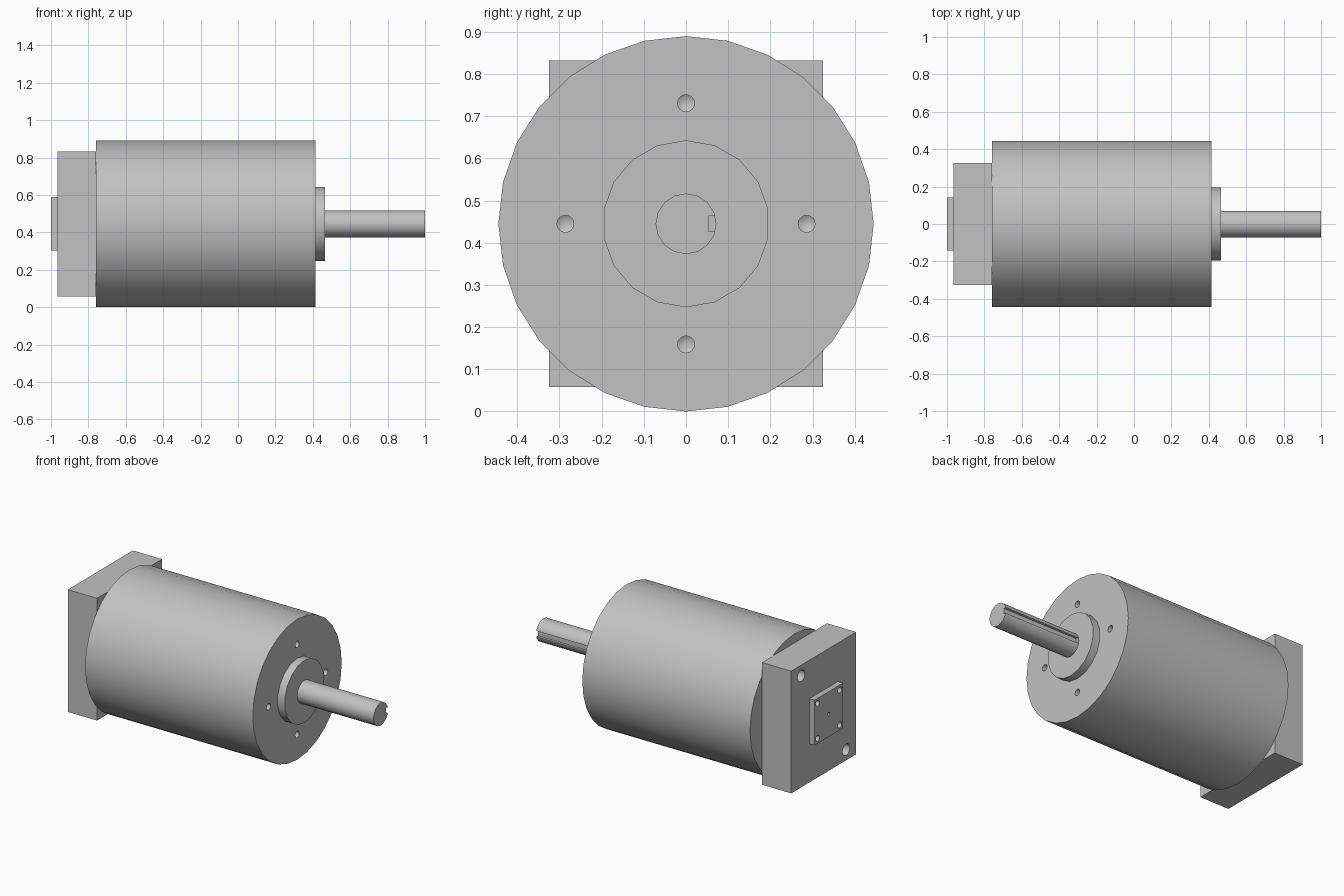
import bpy, bmesh
from math import sin, cos, tau
from mathutils import Vector, Matrix

if "Cube" in bpy.data.objects:
    bpy.data.objects.remove(bpy.data.objects["Cube"], do_unlink=True)

AXIS = 0.445  # height of the motor axis

metal = bpy.data.materials.new("grey metal")
metal.use_nodes = True
GREY = (0.54, 0.54, 0.54, 1)
metal.diffuse_color = GREY
metal.node_tree.nodes["Principled BSDF"].inputs["Base Color"].default_value = GREY


def turn(bm, profile, sides, y=0, z=0):
    """Revolve (x, radius) points about an axis parallel to x; ends are capped."""
    rings = []
    for x, r in profile:
        if r == 0:
            rings.append([bm.verts.new((x, y, AXIS + z))] * sides)
        else:
            rings.append([bm.verts.new((x, y + r * sin(tau * i / sides),
                                        AXIS + z + r * cos(tau * i / sides)))
                          for i in range(sides)])
    for a, b in zip(rings, rings[1:]):
        for i in range(sides):
            j = (i + 1) % sides
            bm.faces.new(list(dict.fromkeys((a[i], a[j], b[j], b[i]))))
    for (x, r), ring in ((profile[0], rings[0]), (profile[-1], rings[-1])):
        if r > 0:
            bm.faces.new(ring)


def block(bm, low, high):
    low, high = Vector(low), Vector(high)
    size = Matrix.Diagonal((*(high - low), 1))
    bmesh.ops.create_cube(bm, size=1, matrix=Matrix.Translation((low + high) / 2) @ size)


def finish(name, bm):
    bmesh.ops.recalc_face_normals(bm, faces=bm.faces)
    mesh = bpy.data.meshes.new(name)
    bm.to_mesh(mesh)
    bm.free()
    mesh.materials.append(metal)
    obj = bpy.data.objects.new(name, mesh)
    bpy.context.collection.objects.link(obj)
    return obj


def select(obj):
    bpy.ops.object.select_all(action='DESELECT')
    obj.select_set(True)
    bpy.context.view_layer.objects.active = obj


def cut(obj, bm):
    """Subtract the cutter mesh and discard the cutter."""
    cutter = finish(obj.name + "_cutter", bm)
    cutter.hide_render = True
    mod = obj.modifiers.new("cut", 'BOOLEAN')
    mod.operation = 'DIFFERENCE'
    mod.solver = 'EXACT'
    mod.object = cutter
    select(obj)
    bpy.ops.object.modifier_apply(modifier=mod.name)
    bpy.data.objects.remove(cutter, do_unlink=True)


def cylinder(name, x0, x1, radius, sides):
    bm = bmesh.new()
    turn(bm, [(x0, radius), (x1, radius)], sides)
    return finish(name, bm)


def box(name, x0, x1, half_y, half_z):
    bm = bmesh.new()
    block(bm, (x0, -half_y, AXIS - half_z), (x1, half_y, AXIS + half_z))
    return finish(name, bm)


# Main housing with four drilled, cone-bottomed mounting holes
housing = cylinder("housing", -0.76, 0.415, 0.445, 28)
drills = bmesh.new()
for y, z in ((1, 0), (-1, 0), (0, 1), (0, -1)):
    turn(drills, [(0.45, 0.02), (0.33, 0.02), (0.318, 0)], 16, 0.286 * y, 0.286 * z)
cut(housing, drills)

# Raised pilot ring and keyed output shaft
pilot = cylinder("pilot_boss", 0.415, 0.465, 0.198, 18)
shaft = cylinder("output_shaft", 0.465, 1.0, 0.072, 16)
keyway = bmesh.new()
block(keyway, (0.47, 0.053, AXIS - 0.018), (1.1, 0.1, AXIS + 0.018))
cut(shaft, keyway)

# Rear block with two diagonal bolt holes
rear = box("rear_block", -0.965, -0.76, 0.325, 0.387)
drills = bmesh.new()
for s in (1, -1):
    turn(drills, [(-1.0, 0.036), (-0.7, 0.036)], 16, 0.225 * s, 0.32 * s)
cut(rear, drills)

# Small cover plate with corner screw holes and a centre hole
cover = box("cover_plate", -1.0, -0.965, 0.143, 0.143)
drills = bmesh.new()
for y in (1, -1):
    for z in (1, -1):
        turn(drills, [(-1.1, 0.019), (-0.9, 0.019)], 16, 0.111 * y, 0.111 * z)
turn(drills, [(-1.1, 0.009), (-0.9, 0.009)], 12)
cut(cover, drills)

for part in (housing, pilot, shaft, rear, cover):
    select(part)
    bpy.ops.object.shade_smooth_by_angle()
